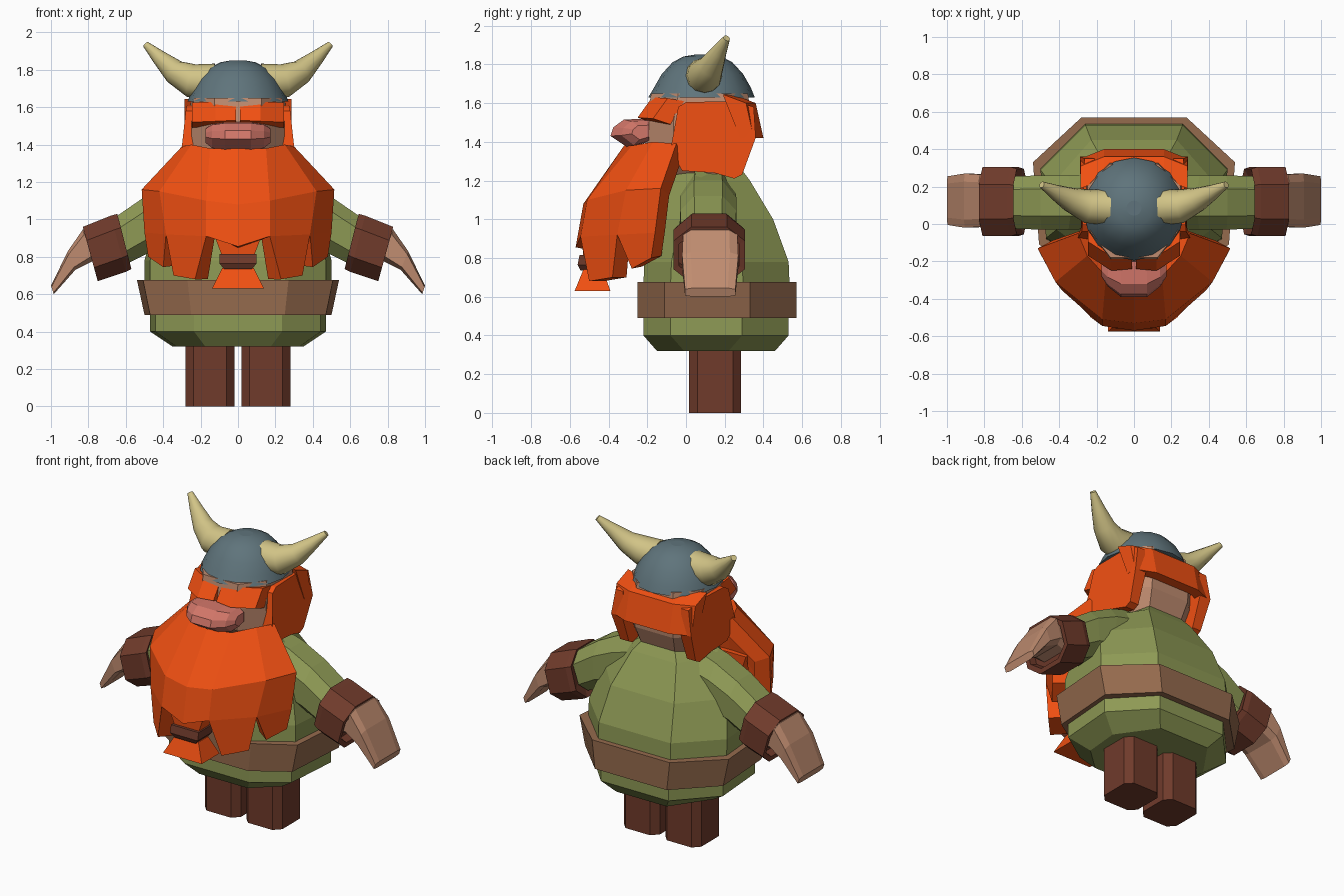
import bpy, bmesh
from math import sin, cos, pi
from mathutils import Vector

if "Cube" in bpy.data.objects:
    bpy.data.objects.remove(bpy.data.objects["Cube"])

COLORS = {
    "orange": (.88, .08, .006), "green": (.27, .32, .09), "dark_brown": (.16, .043, .024),
    "tan": (.30, .145, .075), "skin": (.52, .26, .16), "pink": (.64, .18, .14),
    "horn": (.64, .55, .24), "steel": (.115, .175, .20),
}
MATS = {}
for key, c in COLORS.items():
    MATS[key] = bpy.data.materials.new(key)
    MATS[key].diffuse_color = (*c, 1)


def finish(name, bm, color, mirror=False, smooth=False):
    me = bpy.data.meshes.new(name)
    bm.to_mesh(me)
    bm.free()
    ob = bpy.data.objects.new(name, me)
    bpy.context.collection.objects.link(ob)
    me.materials.append(MATS[color])
    if smooth:
        for p in me.polygons:
            p.use_smooth = len(p.vertices) < 5
    if mirror:
        ob.modifiers.new("mirror", 'MIRROR')
    return ob


def loft(name, rings, color, **kw):
    """Skin a list of equal-length rings and cap both ends."""
    bm = bmesh.new()
    vs = [[bm.verts.new(p) for p in r] for r in rings]
    n = len(vs[0])
    for a, b in zip(vs, vs[1:]):
        for i in range(n):
            j = (i + 1) % n
            bm.faces.new((a[i], a[j], b[j], b[i]))
    bm.faces.new(vs[0])
    bm.faces.new(vs[-1])
    bmesh.ops.recalc_face_normals(bm, faces=bm.faces)
    return finish(name, bm, color, **kw)


def body_ring(z, w, yf, yb, side=.24):
    """Ten-point horizontal ring: half width, front y, back y."""
    half = [(0, yb), (.52 * w, yb), (w, yb - side), (.94 * w, yf + .14), (.5 * w, yf), (0, yf)]
    pts = half + [(-x, y) for x, y in half[-2:0:-1]]
    return [(x, y, z) for x, y in pts]


def chamfered(k):
    return [(1, k), (k, 1), (-k, 1), (-1, k), (-1, -k), (-k, -1), (k, -1), (1, -k)]


def limb_ring(top, bottom, y, hy, k=.5):
    """Chamfered ring between a top and a bottom point in xz."""
    (xt, zt), (xb, zb) = top, bottom
    return [((xt + xb) / 2 + v * (xt - xb) / 2, y + u * hy, (zt + zb) / 2 + v * (zt - zb) / 2)
            for u, v in chamfered(k)]


# Legs
loft("leg", [[(.15 + .13 * u, .15 + .135 * v, z) for u, v in chamfered(.68)] for z in (0, .36)],
     "dark_brown", mirror=True)

# Tunic and belt
loft("tunic", [body_ring(*r) for r in (
    (.32, .35, -.15, .46), (.40, .47, -.22, .53), (.50, .47, -.22, .53), (.66, .50, -.22, .535),
    (.78, .50, -.215, .53), (1.0, .44, -.17, .45), (1.2, .31, -.08, .33), (1.28, .2, -.02, .27))],
    "green")
loft("belt", [body_ring(.49, .50, -.25, .57), body_ring(.675, .54, -.25, .57)], "tan")

# Arms: sleeve, cuff with recessed ends, flat hand
loft("sleeve", [
    limb_ring((.18, 1.25), (.25, .85), .115, .14),
    limb_ring((.34, 1.20), (.38, .84), .115, .145),
    limb_ring((.50, 1.12), (.48, .82), .115, .145),
    limb_ring((.66, 1.01), (.58, .77), .115, .14)], "green", mirror=True)
loft("cuff", [
    limb_ring((.655, .99), (.60, .78), .12, .13),
    limb_ring((.645, 1.03), (.57, .735), .12, .175),
    limb_ring((.68, 1.02), (.60, .72), .12, .185),
    limb_ring((.83, .96), (.75, .67), .12, .185),
    limb_ring((.82, .93), (.755, .70), .12, .155),
    limb_ring((.77, .94), (.71, .72), .12, .155)], "dark_brown", mirror=True)
loft("hand", [
    limb_ring((.76, .96), (.72, .76), .125, .13, .7),
    limb_ring((.83, .945), (.78, .775), .125, .14, .7),
    limb_ring((.91, .83), (.87, .73), .125, .145, .7),
    limb_ring((1.0, .645), (.985, .60), .125, .13, .7)], "skin", mirror=True)

# Head and nose
loft("head", [body_ring(*r, side=.12) for r in (
    (1.2, .22, -.06, .27), (1.36, .265, -.2, .33), (1.5, .265, -.205, .34), (1.65, .25, -.18, .32))],
    "skin")
NOSE = [(-.39, 1.43), (-.375, 1.475), (-.32, 1.515), (-.19, 1.52), (-.19, 1.40), (-.30, 1.37)]
loft("nose", [[(x, -.19 + (y + .19) * s, 1.452 + (z - 1.452) * t) for y, z in NOSE]
              for x, s, t in ((-.175, .45, .5), (-.14, .72, .85), (-.07, 1, 1),
                              (.07, 1, 1), (.14, .72, .85), (.175, .45, .5))], "pink")

# Eyebrows wrapping round the brow
BROW = [(-.165, 1.635), (-.08, 1.62), (-.15, 1.50), (-.24, 1.53)]
loft("eyebrow", [[(x, y + dy, z + dz) for y, z in BROW]
                 for x, dy, dz in ((.01, 0, 0), (.12, -.01, -.005), (.245, .07, -.01))],
     "orange", mirror=True)

# Hair: side locks and back band
LOCK = [(-.08, 1.36), (-.04, 1.58), (0, 1.605), (.26, 1.61), (.35, 1.58), (.36, 1.42),
        (.29, 1.23), (.25, 1.21), (.145, 1.24), (-.02, 1.25)]


def lock_x(y, z):
    return .31 - .17 * abs(z - 1.4) - .12 * max(0, y - .22)


loft("side_hair", [[(.21, y, z) for y, z in LOCK], [(lock_x(y, z), y, z) for y, z in LOCK]],
     "orange", mirror=True)
BAND = [(.24, 1.645), (.36, 1.60), (.40, 1.42), (.33, 1.42)]
loft("back_hair", [[(x, y + dy, z) for y, z in BAND]
                   for x, dy in ((-.285, -.05), (-.16, 0), (.16, 0), (.285, -.05))], "orange")

# Beard shell: half grid with hanging lobes, mirrored and thickened
ROWS = [
    [(0, -.32, 1.38), (.15, -.28, 1.38), (.25, -.17, 1.40), (.30, -.05, 1.39)],
    [(0, -.53, 1.08), (.17, -.51, 1.10), (.42, -.31, 1.15), (.515, -.13, 1.16)],
    [(0, -.57, .855), (.17, -.545, .91), (.385, -.355, .92), (.50, -.16, .93)],
]
LOBES = [(.23, -.50, .68), (.345, -.38, .70), (.40, -.28, .745), (.48, -.18, .80)]
bm = bmesh.new()
g = [[bm.verts.new(p) for p in r] for r in ROWS]
d = [bm.verts.new(p) for p in LOBES]
for a, b in zip(g, g[1:]):
    for i in range(3):
        bm.faces.new((a[i], b[i], b[i + 1], a[i + 1]))
bm.faces.new((g[2][1], d[0], d[1], g[2][2]))
bm.faces.new((g[2][2], d[2], d[3], g[2][3]))
beard = finish("beard", bm, "orange", mirror=True)
sol = beard.modifiers.new("thickness", 'SOLIDIFY')
sol.thickness, sol.offset = .10, -1


def block(name, color, *levels):
    """Stacked rectangles: z, half width, front y, back y."""
    loft(name, [[(-w, f, z), (w, f, z), (w, b, z), (-w, b, z)] for z, w, f, b in levels], color)


# Tied strand below the beard
block("beard_strand", "orange", (.79, .08, -.53, -.43), (.95, .14, -.54, -.42))
block("beard_tie", "dark_brown", (.735, .075, -.545, -.42), (.765, .10, -.56, -.41), (.815, .10, -.55, -.41))
block("beard_tuft", "orange", (.63, .14, -.575, -.39), (.74, .085, -.53, -.43))

# Helmet dome
N = 16
dome = [[(rx * cos(2 * pi * i / N), y + ry * sin(2 * pi * i / N), z) for i in range(N)]
        for z, rx, y, ry in ((1.63, .27, .08, .275), (1.68, .25, .085, .25), (1.75, .212, .085, .21),
                             (1.81, .155, .085, .155), (1.84, .095, .085, .10), (1.85, .04, .085, .04))]
loft("helmet", dome, "steel", smooth=True)

# Horns swept along a bent path
PATH = [(Vector(p), r) for p, r in (((.13, .09, 1.735), .098), ((.25, .095, 1.742), .09),
        ((.34, .13, 1.79), .066), ((.42, .17, 1.865), .041), ((.493, .21, 1.935), .018))]
rings = []
for i, (p, r) in enumerate(PATH):
    t = (PATH[min(i + 1, 4)][0] - PATH[max(i - 1, 0)][0]).normalized()
    u = t.cross(Vector((0, 1, 0))).normalized()
    v = t.cross(u)
    rings.append([p + r * (u * cos(a * pi / 6) + v * sin(a * pi / 6)) for a in range(12)])
loft("horn", rings, "horn", mirror=True, smooth=True)

for m in bpy.data.materials:
    if m.users and not m.is_grease_pencil:
        m.use_nodes = True
        m.node_tree.nodes["Principled BSDF"].inputs["Base Color"].default_value = m.diffuse_color
